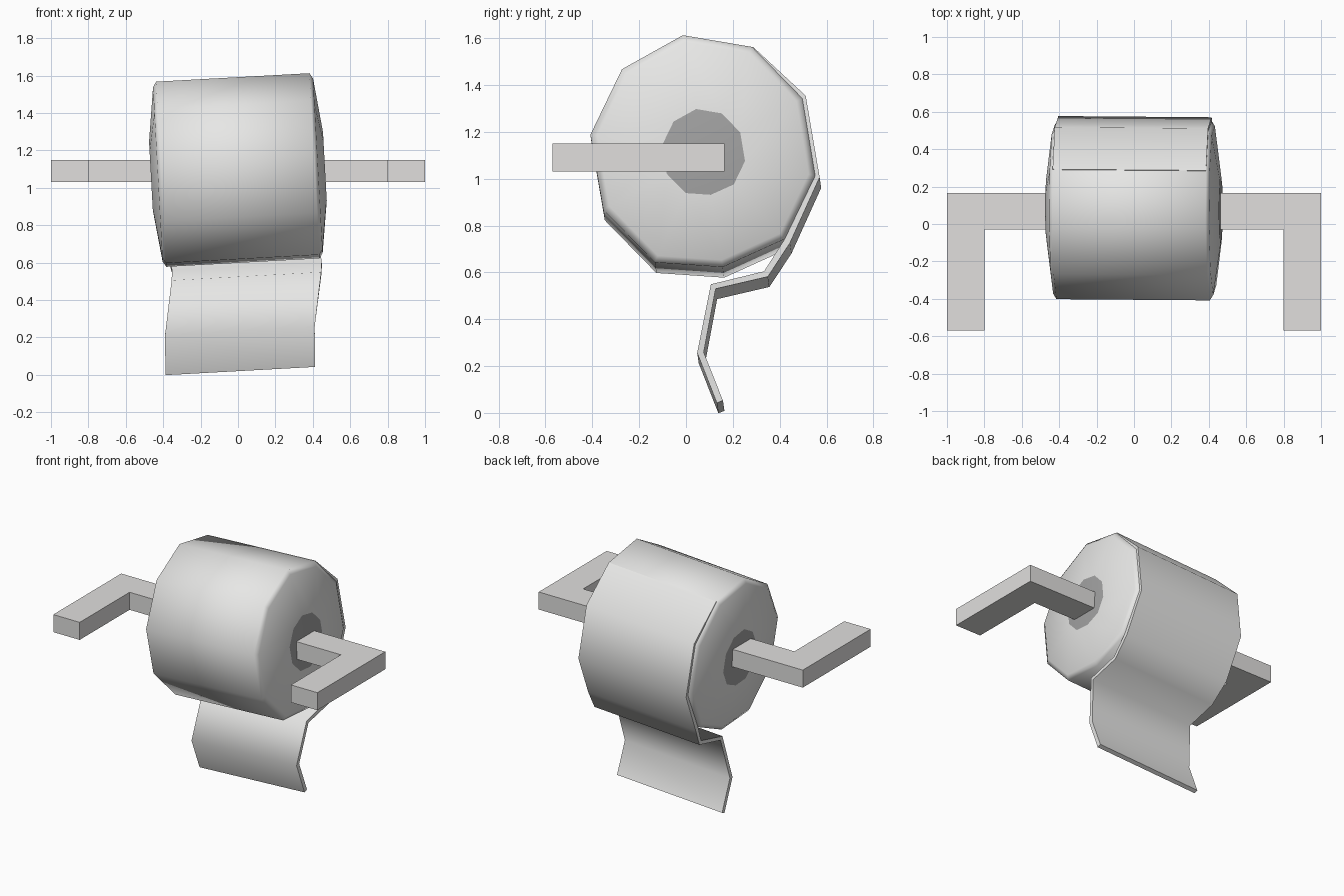
import bpy, bmesh, math
from mathutils import Vector

if "Cube" in bpy.data.objects:
    bpy.data.objects.remove(bpy.data.objects["Cube"])

TILT = 0.055    # roll and sheet lean: z rises with x
YAW = -0.008    # slight turn: y falls with x


def material(name, c):
    m = bpy.data.materials.new(name)
    m.diffuse_color = (*c, 1)
    m.use_nodes = True
    m.node_tree.nodes["Principled BSDF"].inputs["Base Color"].default_value = m.diffuse_color
    return m


paper = material("paper white", (0.8, 0.8, 0.79))
core = material("core grey", (0.36, 0.36, 0.36))
metal = material("holder grey", (0.75, 0.74, 0.73))


def finish(name, bm, mats, angle=None):
    bmesh.ops.recalc_face_normals(bm, faces=bm.faces)
    me = bpy.data.meshes.new(name)
    bm.to_mesh(me)
    bm.free()
    ob = bpy.data.objects.new(name, me)
    bpy.context.collection.objects.link(ob)
    for m in mats:
        me.materials.append(m)
    if angle:
        bpy.ops.object.select_all(action='DESELECT')
        ob.select_set(True)
        bpy.context.view_layer.objects.active = ob
        bpy.ops.object.shade_smooth_by_angle(angle=math.radians(angle))
    return ob


def leaned(x, y, z):
    # rotate the axis: x also shifts with height so the ends stay square to it
    dx = -TILT * (z - 1.08) if z > 0.55 else 0
    return Vector((x + dx, y + YAW * x, z + TILT * x))


# Paper roll: ten-sided body with softened, slightly domed ends
outline = [(-0.01, 1.59), (0.285, 1.54), (0.5, 1.32), (0.555, 0.99), (0.425, 0.72),
           (0.16, 0.60), (-0.13, 0.62), (-0.35, 0.845), (-0.405, 1.165), (-0.27, 1.445)]
cy, cz = 0.08, 1.085
half = [(0.465, 0.37), (0.428, 0.94), (0.41, 1.0)]
stations = [(-x, s) for x, s in half] + [(x, s) for x, s in reversed(half)]
bm = bmesh.new()
rings = [[bm.verts.new(leaned(x, cy + (y - cy) * s, cz + (z - cz) * s))
          for y, z in outline] for x, s in stations]
n = len(outline)
for a, b in zip(rings, rings[1:]):
    for i in range(n):
        bm.faces.new((a[i], a[(i + 1) % n], b[(i + 1) % n], b[i]))
for r in (rings[0], rings[-1]):
    bm.faces.new(r).material_index = 1      # core discs
finish("paper_roll", bm, [paper, core], 65)

# Loose sheet: (y, z, sideways shift), wraps the back and hangs below
path = [(0.28, 1.53, 0), (0.502, 1.325, 0), (0.56, 0.985, 0), (0.435, 0.71, 0),
        (0.345, 0.57, 0.02), (0.12, 0.515, 0.045), (0.065, 0.235, 0.01), (0.148, 0.025, 0.012)]
pts = [Vector((y, z)) for y, z, _ in path]
bm = bmesh.new()
rows = []
for i, p in enumerate(pts):
    d = Vector((0, 0))
    if i:
        d += (p - pts[i - 1]).normalized()
    if i < len(pts) - 1:
        d += (pts[i + 1] - p).normalized()
    d.normalize()
    o = Vector((-d.y, d.x)) * 0.014
    s = path[i][2]
    h = 0.41 if i < 4 else 0.40
    rows.append([bm.verts.new(leaned(x + s, q.x, q.y))
                 for x, q in ((-h, p - o), (h, p - o), (h, p + o), (-h, p + o))])
for a, b in zip(rows, rows[1:]):
    for i in range(4):
        bm.faces.new((a[i], a[(i + 1) % 4], b[(i + 1) % 4], b[i]))
bm.faces.new(rows[0])
bm.faces.new(rows[-1])
finish("loose_sheet", bm, [paper], 70)

# Holder: one L-shaped square arm on each side
ell = [(0.4, 0.165), (0.4, -0.03), (0.8, -0.03), (0.8, -0.57), (1, -0.57), (1, 0.165)]
for side, label in ((1, "right"), (-1, "left")):
    bm = bmesh.new()
    f = bm.faces.new([bm.verts.new((side * x, y, 1.03)) for x, y in ell])
    ext = bmesh.ops.extrude_face_region(bm, geom=[f])
    bmesh.ops.translate(bm, vec=(0, 0, 0.12),
                        verts=[v for v in ext["geom"] if isinstance(v, bmesh.types.BMVert)])
    finish("holder_arm_" + label, bm, [metal])
